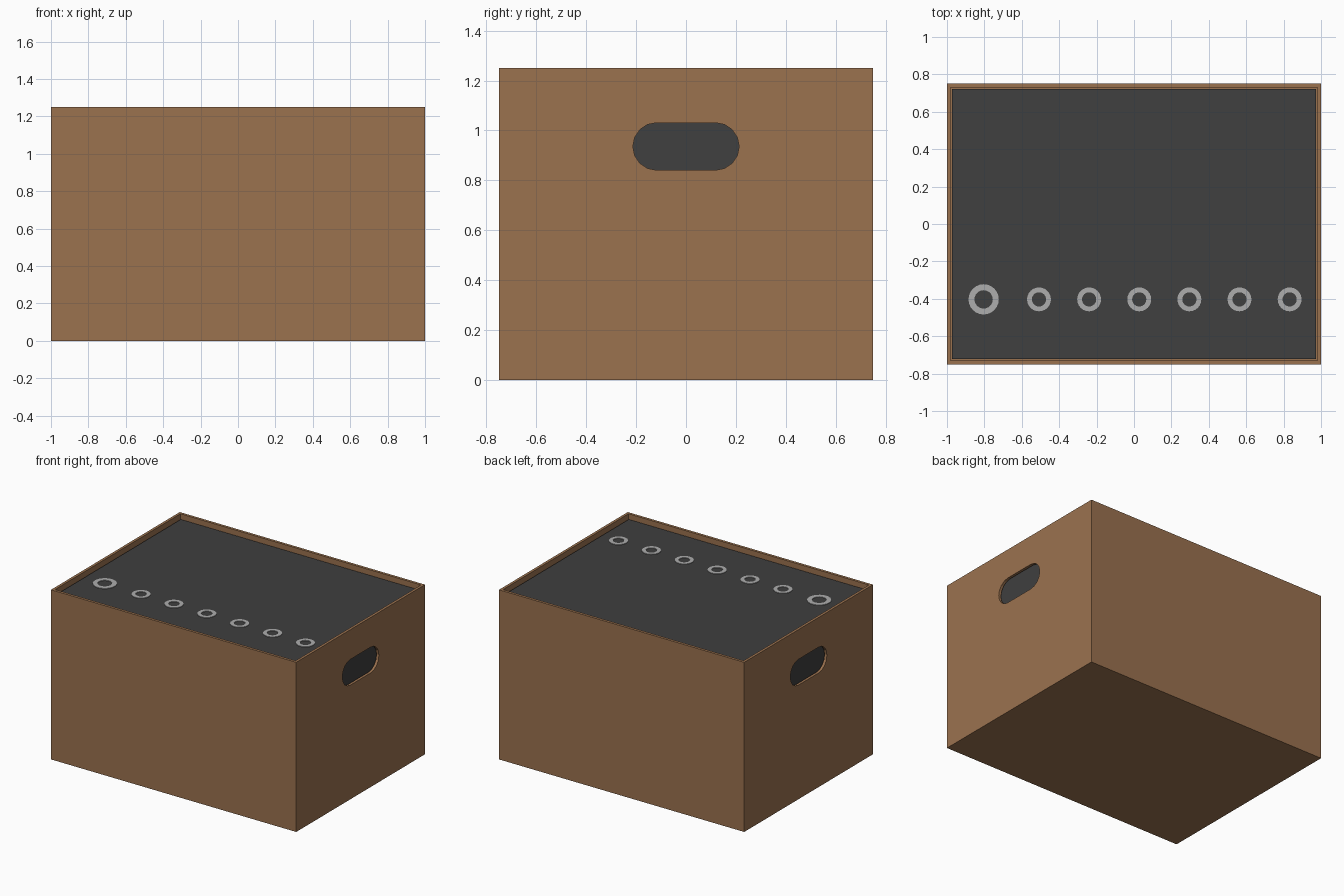
import bpy, bmesh, math

if "Cube" in bpy.data.objects:
    bpy.data.objects.remove(bpy.data.objects["Cube"])

W, D, H = 2.0, 1.5, 1.25      # outer size
T = 0.028                     # wall thickness
PANEL_Z = 1.214               # height of the recessed dark top


def material(name, rgb):
    m = bpy.data.materials.new(name)
    m.diffuse_color = (*rgb, 1.0)
    m.use_nodes = True
    m.node_tree.nodes["Principled BSDF"].inputs["Base Color"].default_value = m.diffuse_color
    return m


BROWN = material("brown_wood", (0.328, 0.168, 0.078))
DARK = material("dark_grey", (0.050, 0.050, 0.050))
SILVER = material("light_grey", (0.42, 0.42, 0.42))


def make_object(name, bm, mat):
    bmesh.ops.recalc_face_normals(bm, faces=bm.faces)
    me = bpy.data.meshes.new(name)
    bm.to_mesh(me)
    bm.free()
    me.materials.append(mat)
    ob = bpy.data.objects.new(name, me)
    bpy.context.scene.collection.objects.link(ob)
    return ob


def box(bm, x, y, z0, z1):
    vs = bmesh.ops.create_cube(bm, size=1)["verts"]
    for v in vs:
        v.co = (v.co.x * x, v.co.y * y, z0 + (v.co.z + 0.5) * (z1 - z0))


# Outer crate: open box, top inset for the rim then pushed down
bm = bmesh.new()
box(bm, W, D, 0, H)
top = max(bm.faces, key=lambda f: f.calc_center_median().z)
bmesh.ops.inset_region(bm, faces=[top], thickness=T)
cavity = bmesh.ops.extrude_discrete_faces(bm, faces=[top])["faces"][0]
for v in cavity.verts:
    v.co.z = T
crate = make_object("crate", bm, BROWN)

# Handle slot cutter: stadium profile running through both ends
R, HALF, ZC, SEG = 0.095, 0.118, 0.936, 8
bm = bmesh.new()
ring = []
for side in (1, -1):
    for i in range(SEG + 1):
        a = -math.pi / 2 + math.pi * i / SEG
        ring.append((side * (HALF + R * math.cos(a)), ZC + side * R * math.sin(a)))
face = bm.faces.new([bm.verts.new((-1.2, y, z)) for y, z in ring])
ext = bmesh.ops.extrude_face_region(bm, geom=[face])["geom"]
for v in ext:
    if isinstance(v, bmesh.types.BMVert):
        v.co.x = 1.2
cutter = make_object("handle_cutter", bm, BROWN)
cutter.hide_render = True

mod = crate.modifiers.new("handles", "BOOLEAN")
mod.operation = "DIFFERENCE"
mod.solver = "EXACT"
mod.object = cutter
bpy.context.view_layer.objects.active = crate
bpy.ops.object.modifier_apply(modifier=mod.name)
bpy.data.objects.remove(cutter)

# Dark core filling the crate, seen at the top and through the handles
bm = bmesh.new()
box(bm, W - 2 * T, D - 2 * T, T, PANEL_Z)
make_object("dark_core", bm, DARK)


# Flat light rings along the front of the panel
def flat_ring(name, x, y, r_out, r_in, n=24, h=0.004):
    bm = bmesh.new()
    loops = []
    for r, z in ((r_out, 0), (r_out, h), (r_in, h), (r_in, 0)):
        loops.append([bm.verts.new((x + r * math.cos(2 * math.pi * i / n),
                                    y + r * math.sin(2 * math.pi * i / n),
                                    PANEL_Z + z)) for i in range(n)])
    for k in range(4):
        a, b = loops[k], loops[(k + 1) % 4]
        for i in range(n):
            j = (i + 1) % n
            bm.faces.new((a[i], a[j], b[j], b[i]))
    make_object(name, bm, SILVER)


flat_ring("large_ring", -0.804, -0.403, 0.081, 0.049)
for i in range(6):
    flat_ring(f"small_ring_{i + 1}", -0.508 + 0.268 * i, -0.403, 0.064, 0.038)
